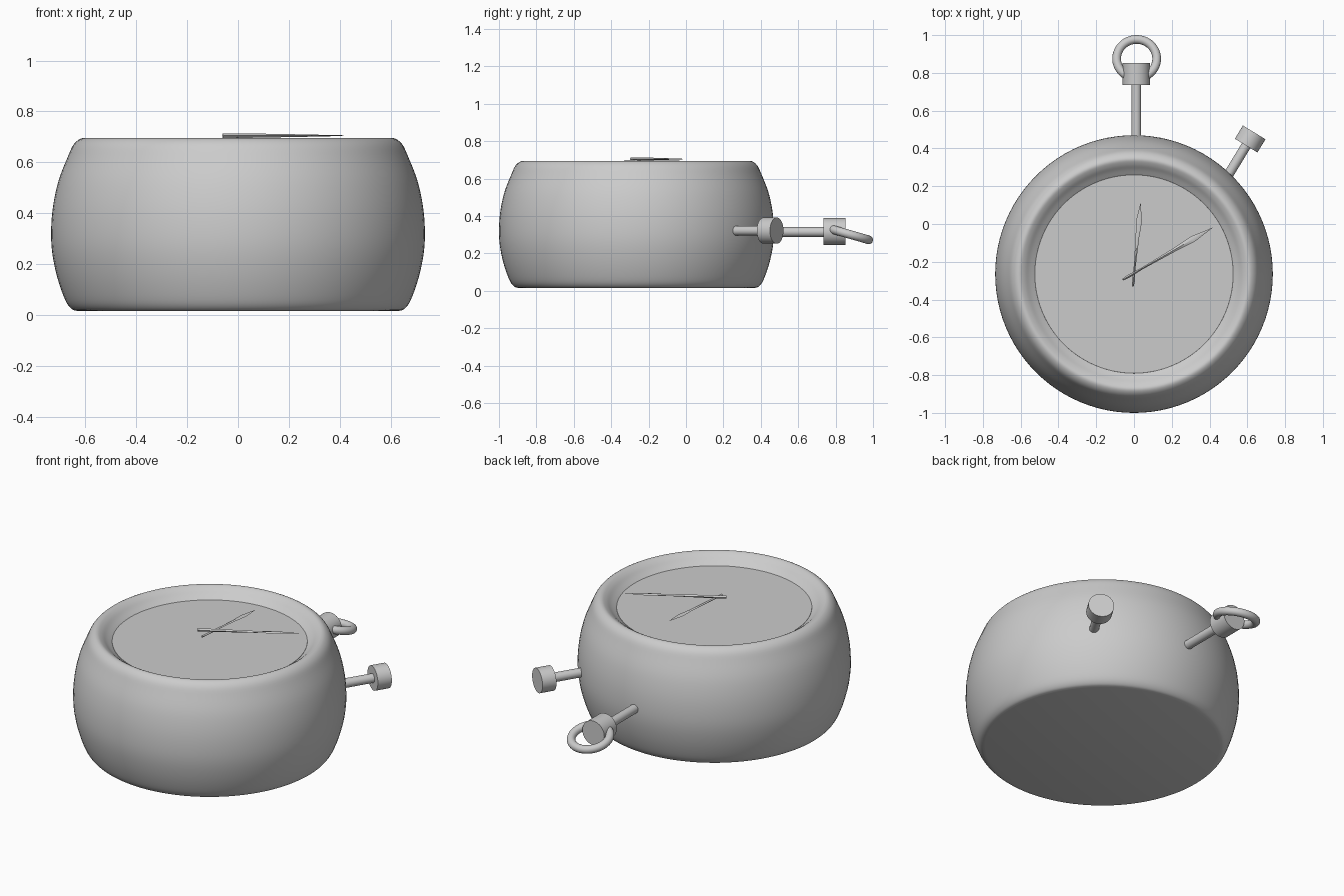
import bpy, bmesh, math
from mathutils import Vector

if "Cube" in bpy.data.objects:
    bpy.data.objects.remove(bpy.data.objects["Cube"])

CX, CY = 0.0, -0.265          # centre axis of the case


def finish(ob, angle=35):
    bpy.ops.object.select_all(action='DESELECT')
    ob.select_set(True)
    bpy.context.view_layer.objects.active = ob
    bpy.ops.object.shade_smooth_by_angle(angle=math.radians(angle))
    return ob


def from_bmesh(name, bm, loc=(0, 0, 0), angle=35):
    bmesh.ops.recalc_face_normals(bm, faces=bm.faces)
    me = bpy.data.meshes.new(name)
    bm.to_mesh(me)
    bm.free()
    ob = bpy.data.objects.new(name, me)
    ob.location = loc
    bpy.context.collection.objects.link(ob)
    return finish(ob, angle)


def smooth_profile(pts, n=4):
    """Catmull-Rom curve through the profile points."""
    p = [Vector(q) for q in pts]
    p = [2 * p[0] - p[1]] + p + [2 * p[-1] - p[-2]]
    out = []
    for a, b, c, d in zip(p, p[1:], p[2:], p[3:]):
        for i in range(n):
            t = i / n
            out.append(0.5 * (2 * b + (c - a) * t + (2 * a - 5 * b + 4 * c - d) * t * t
                              + (3 * b - a - 3 * c + d) * t ** 3))
    return out + [p[-2]]


def lathe(name, profile, loc, seg=96):
    bm = bmesh.new()
    vs = [bm.verts.new((r, 0, z)) for r, z in profile]
    es = [bm.edges.new(e) for e in zip(vs, vs[1:])]
    bmesh.ops.spin(bm, geom=vs + es, cent=(0, 0, 0), axis=(0, 0, 1),
                   angle=math.tau, steps=seg)
    bmesh.ops.remove_doubles(bm, verts=bm.verts, dist=1e-5)
    return from_bmesh(name, bm, loc, 40)


def rod(name, a, b, r, seg=32):
    a, b = Vector(a), Vector(b)
    bpy.ops.mesh.primitive_cylinder_add(vertices=seg, radius=r, depth=(b - a).length,
                                        location=(a + b) / 2)
    ob = bpy.context.object
    ob.rotation_euler = (b - a).to_track_quat('Z', 'Y').to_euler()
    ob.name = name
    return finish(ob)


def hand(name, tail, tip, z, width, thick):
    """Slim leaf-shaped pointer, thicker at the tail than at the tip."""
    a, b = Vector(tail), Vector(tip)
    d = b - a
    side = Vector((-d.y, d.x)).normalized()
    stations = [(0, .25, 1), (.06, .5, 1), (.22, .3, .95), (.6, .6, .6),
                (.78, 1, .4), (1, .04, .15)]
    bm = bmesh.new()
    rings = []
    for t, w, h in stations:
        c, s = a + d * t, side * width * w / 2
        k = thick * h / 2
        rings.append([bm.verts.new((q.x, q.y, z + dz)) for q, dz in
                      ((c + s, 0), (c, k), (c - s, 0), (c, -k))])
    for r0, r1 in zip(rings, rings[1:]):
        for i in range(4):
            j = (i + 1) % 4
            bm.faces.new((r0[i], r0[j], r1[j], r1[i]))
    bm.faces.new(rings[0])
    bm.faces.new(rings[-1])
    return from_bmesh(name, bm)


# Case: barrel-shaped body with rounded rim sloping in to the dial
outer = [(0.63, 0.015), (0.655, 0.024), (0.68, 0.06), (0.71, 0.145), (0.73, 0.24),
         (0.735, 0.33), (0.727, 0.43), (0.705, 0.53), (0.67, 0.62), (0.645, 0.672),
         (0.612, 0.695), (0.582, 0.684), (0.553, 0.66), (0.525, 0.64)]
lathe("case", [(0, 0.015)] + [tuple(v) for v in smooth_profile(outer)], (CX, CY, 0))

# Dial
lathe("dial", [(0, 0.63), (0.527, 0.63), (0.525, 0.642), (0, 0.642)], (CX, CY, 0))

# Hands
hand("minute_hand", (-0.06, -0.295), (0.415, -0.02), 0.705, 0.034, 0.018)
hand("hour_hand", (-0.006, -0.33), (0.035, 0.11), 0.692, 0.032, 0.014)

# Crown at the top
rod("crown_stem", (0.012, 0.40, 0.315), (0.012, 0.76, 0.315), 0.026)
rod("crown_cap", (0.012, 0.735, 0.317), (0.012, 0.852, 0.317), 0.072)

# Hanging ring, drooping slightly
bpy.ops.mesh.primitive_torus_add(major_segments=64, minor_segments=20, major_radius=0.106,
                                 minor_radius=0.023, location=(0.014, 0.875, 0.302),
                                 rotation=(math.radians(-16), 0, 0))
bpy.context.object.name = "hanging_ring"
finish(bpy.context.object)

# Side push button
c, d = Vector((0.615, 0.45, 0.322)), Vector((0.52, 0.855, 0)).normalized()
rod("button_stem", c - d * 0.25, c, 0.026)
rod("button_cap", c - d * 0.041, c + d * 0.041, 0.07)
